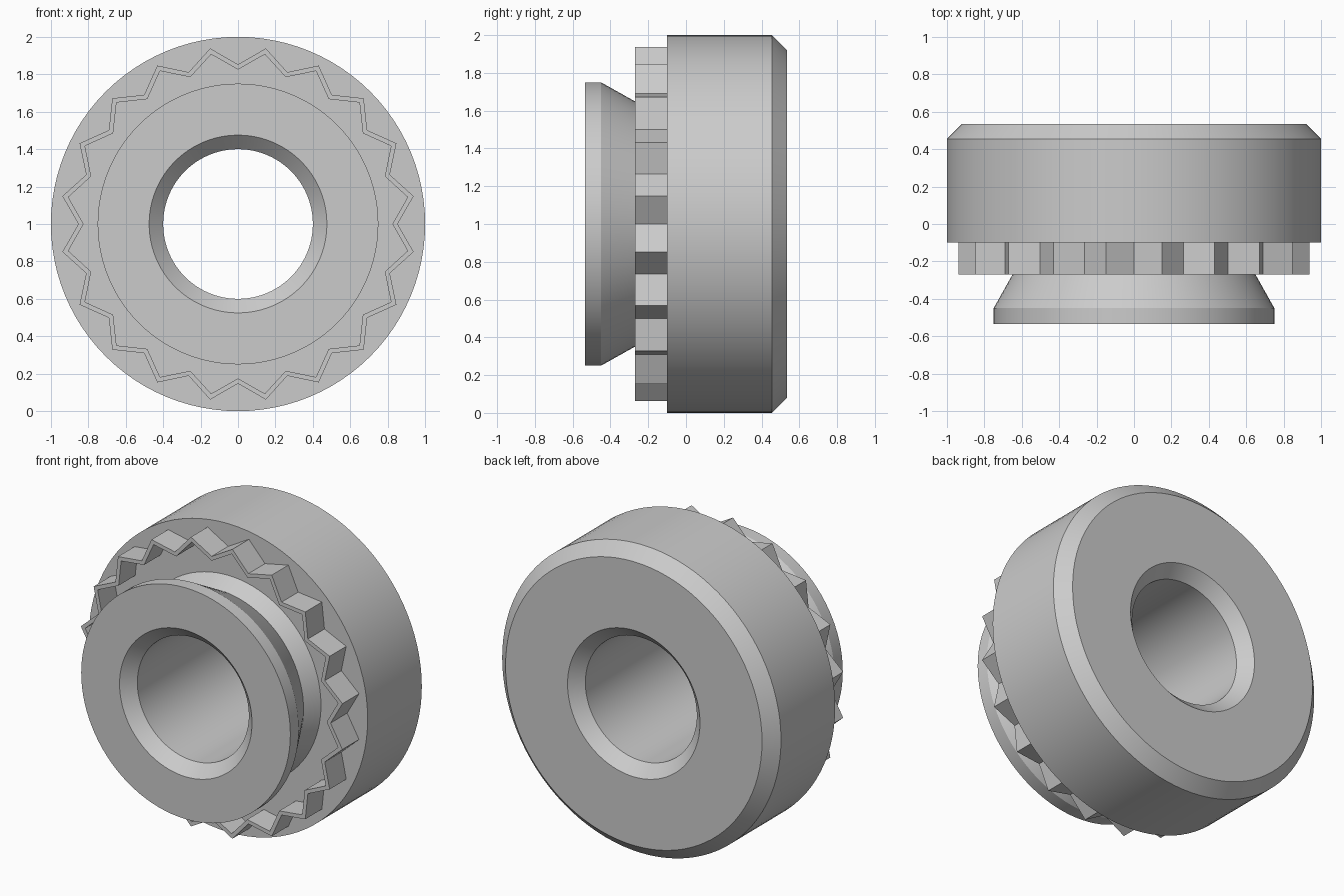
import bpy, bmesh, math

cube = bpy.data.objects.get("Cube")
if cube:
    bpy.data.objects.remove(cube, do_unlink=True)

steel = bpy.data.materials.new("grey steel")
steel.use_nodes = True
steel.diffuse_color = (0.6, 0.6, 0.6, 1)
steel.node_tree.nodes["Principled BSDF"].inputs["Base Color"].default_value = (0.6, 0.6, 0.6, 1)

SEGMENTS = 96
TEETH = 20


def ring(bm, radii, y):
    """Closed loop of vertices around the y axis, cycling through the radii."""
    n = len(radii)
    verts = []
    for i in range(n):
        a = 2 * math.pi * i / n
        verts.append(bm.verts.new((radii[i] * math.sin(a), y, 1 + radii[i] * math.cos(a))))
    return verts


def loft(name, loops, smooth):
    """Join loops of (radii, y) into a closed tube around the axis."""
    bm = bmesh.new()
    rings = [ring(bm, radii, y) for radii, y in loops]
    for a, b in zip(rings, rings[1:] + rings[:1]):
        n = len(a)
        for i in range(n):
            j = (i + 1) % n
            bm.faces.new((a[i], a[j], b[j], b[i]))
    bmesh.ops.recalc_face_normals(bm, faces=bm.faces)
    mesh = bpy.data.meshes.new(name)
    bm.to_mesh(mesh)
    bm.free()
    mesh.materials.append(steel)
    obj = bpy.data.objects.new(name, mesh)
    bpy.context.collection.objects.link(obj)
    if smooth:
        bpy.ops.object.select_all(action='DESELECT')
        obj.select_set(True)
        bpy.context.view_layer.objects.active = obj
        bpy.ops.object.shade_smooth_by_angle(angle=math.radians(20))
    return obj


# Turned body: flange, undercut neck, barrel and chamfered bore
profile = [
    (0.475, -0.535), (0.75, -0.535), (0.75, -0.45), (0.61, -0.2), (0.665, -0.1),
    (1.0, -0.1), (1.0, 0.455), (0.92, 0.535), (0.475, 0.535),
    (0.4, 0.46), (0.4, -0.46),
]
loft("nut_body", [([r] * SEGMENTS, y) for r, y in profile], True)

# Thin zigzag wall standing on the shoulder of the barrel
outer = [0.853, 0.95] * TEETH
inner = [0.825, 0.918] * TEETH
loft("knurled_ring", [(outer, -0.27), (outer, -0.095), (inner, -0.095), (inner, -0.27)], False)
